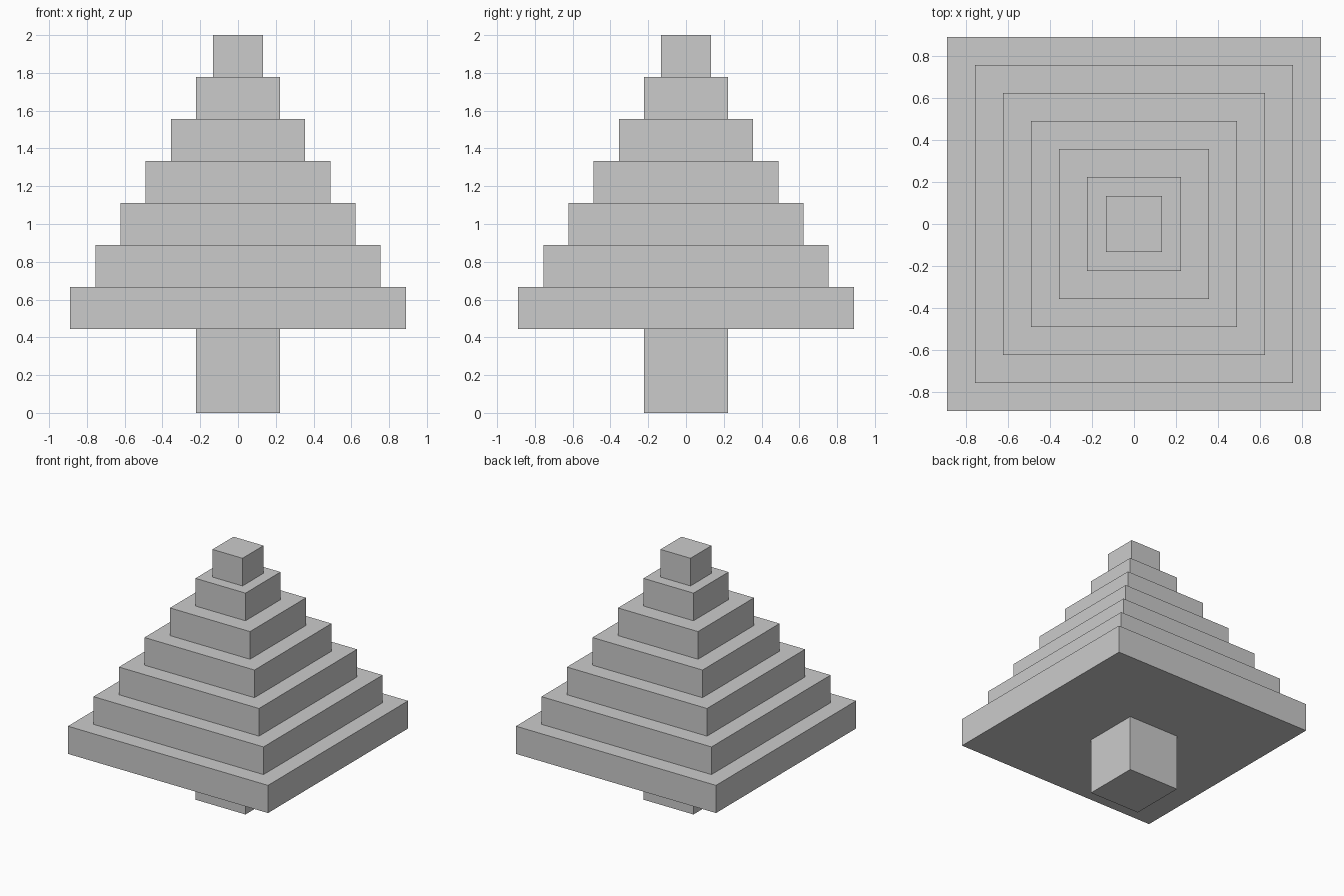
import bpy

if "Cube" in bpy.data.objects:
    bpy.data.objects.remove(bpy.data.objects["Cube"])

U = 2 / 9  # height of one foliage layer


def box(name, half, z0, z1):
    bpy.ops.mesh.primitive_cube_add(size=1, location=(0, 0, (z0 + z1) / 2))
    ob = bpy.context.object
    ob.name = name
    ob.scale = (2 * half, 2 * half, z1 - z0)
    bpy.ops.object.transform_apply(location=False, rotation=False, scale=True)
    return ob


# Trunk
box("trunk", U, 0, 2 * U)

# Foliage tiers, each one stepping in evenly
for i in range(6):
    box(f"foliage_tier_{i + 1}", U * (4 - 0.6 * i), U * (2 + i), U * (3 + i))

# Small tip block
box("tree_tip", 0.6 * U, 8 * U, 9 * U)
